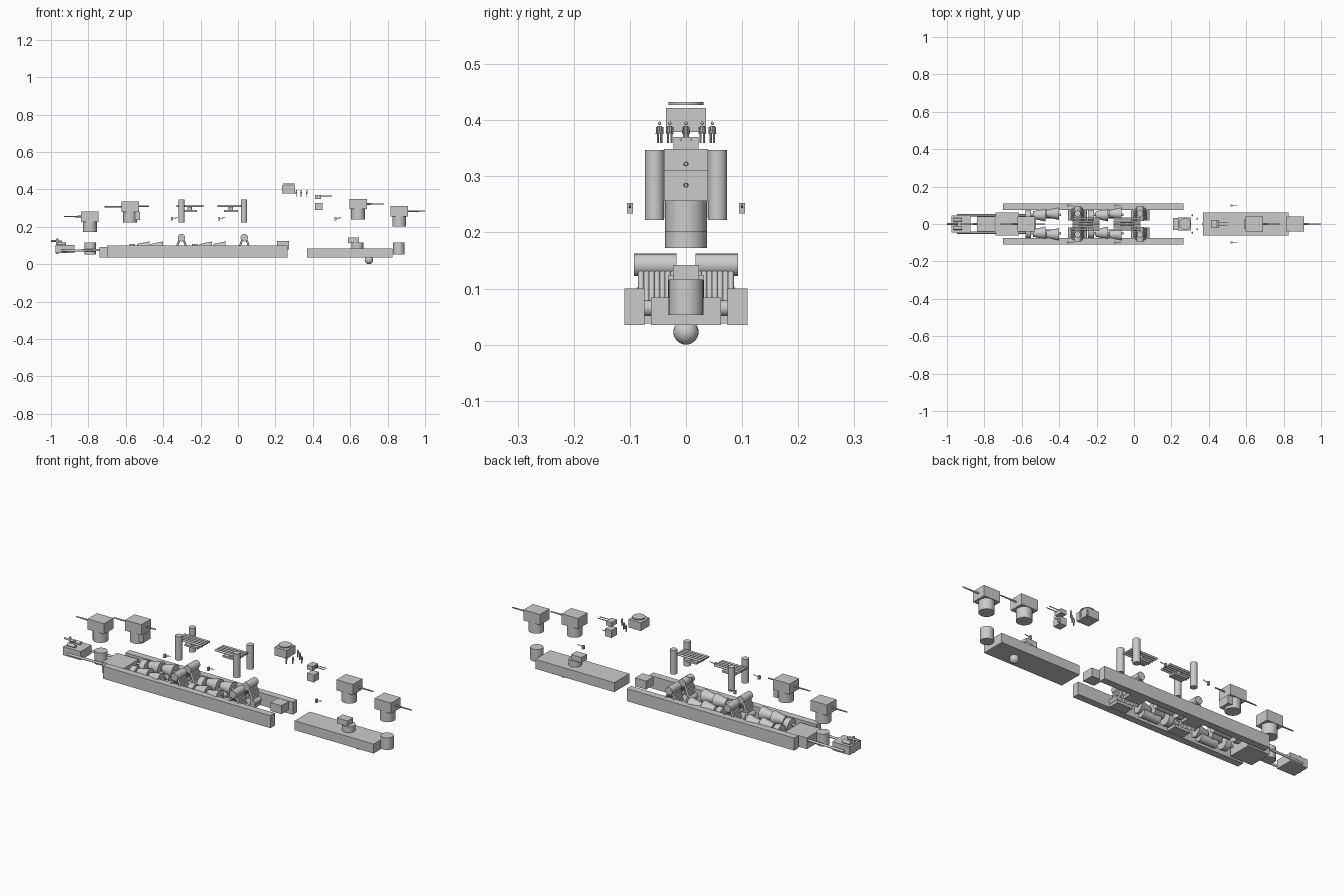
import bpy, math
from mathutils import Vector

if "Cube" in bpy.data.objects:
    bpy.data.objects.remove(bpy.data.objects["Cube"])


def add(name, verts, faces, smooth=False):
    me = bpy.data.meshes.new(name)
    me.from_pydata(verts, [], faces)
    me.update()
    ob = bpy.data.objects.new(name, me)
    bpy.context.collection.objects.link(ob)
    if smooth:
        for p in me.polygons:
            p.use_smooth = len(p.vertices) == 4
    return ob


def box(name, x0, x1, y0, y1, z0, z1):
    v = [(x, y, z) for x in (x0, x1) for y in (y0, y1) for z in (z0, z1)]
    f = [(0, 1, 3, 2), (4, 6, 7, 5), (0, 4, 5, 1), (2, 3, 7, 6), (0, 2, 6, 4), (1, 5, 7, 3)]
    return add(name, v, f)


def rod(name, a, b, r, r2=None, n=24):
    """Cylinder or cone frustum from point a to point b."""
    a, b = Vector(a), Vector(b)
    r2 = r if r2 is None else r2
    q = (b - a).to_track_quat('Z', 'Y')
    v = []
    for p, rad in ((a, r), (b, r2)):
        for i in range(n):
            t = math.tau * i / n
            v.append(p + q @ Vector((rad * math.cos(t), rad * math.sin(t), 0)))
    f = [(i, (i + 1) % n, n + (i + 1) % n, n + i) for i in range(n)]
    f += [tuple(range(n))[::-1], tuple(range(n, 2 * n))]
    return add(name, v, f, n > 8)


def ball(name, c, r, n=24):
    bpy.ops.mesh.primitive_uv_sphere_add(segments=n, ring_count=n // 2, radius=r, location=c)
    bpy.context.object.name = name
    bpy.ops.object.shade_smooth()


# main gun mounts: house, handling room below, barrel
def gun(x, ztop, direction):
    box("gun_house", x - .047, x + .047, -.039, .039, ztop - .055, ztop)
    rod("handling_room", (x, 0, ztop - .11), (x, 0, ztop - .055), .037)
    rod("gun_barrel", (x + direction * .04, 0, ztop - .027),
        (x + direction * .138, 0, ztop - .027), .0045, .003, 12)


gun(.862, .311, 1)
gun(.642, .349, 1)
gun(-.577, .334, -1)
gun(-.792, .282, -1)
rod("twin_gun_barrel", (-.54, 0, .31), (-.475, 0, .31), .0035, n=12)
box("gun_platform_box", -.55, -.525, -.03, .03, .237, .279)

# ammunition hoists and magazines
rod("forward_hoist", (.86, 0, .053), (.86, 0, .116), .031)
rod("aft_hoist", (-.79, 0, .053), (-.79, 0, .116), .031)
box("forward_magazine", .37, .825, -.062, .062, .035, .084)
box("aft_magazine", -.74, -.615, -.062, .062, .035, .093)
box("plotting_console", .587, .647, -.023, .023, .114, .142)
rod("plotting_base", (.638, 0, .084), (.638, 0, .115), .032)
ball("sonar_dome", (.70, 0, .0225), .0225)

# fuel tanks along the sides
for s in (-1, 1):
    y0, y1 = sorted((s * .074, s * .11))
    box("side_tank", -.70, .264, y0, y1, .035, .1)
box("forward_machinery_box", .208, .272, -.031, .031, .08, .124)

# director with disc on top
box("director", .235, .305, -.036, .036, .379, .422)
rod("director_disc", (.272, 0, .427), (.272, 0, .432), .031, n=32)


# crew figures
def figure(x, y):
    z = .359
    for s in (-1, 1):
        rod("crew_leg", (x, y + s * .003, z), (x, y + s * .003, z + .018), .002, n=8)
        rod("crew_arm", (x, y + s * .0055, z + .016), (x, y + s * .005, z + .029), .0015, n=8)
    rod("crew_body", (x, y, z + .017), (x, y, z + .031), .0035, .0045, 8)
    ball("crew_head", (x, y, z + .0355), .0032, 8)


for x, y in ((.312, .047), (.337, .029), (.368, 0)):
    for s in ((1, -1) if y else (1,)):
        figure(x, s * y)

# twin light gun with its magazine box
box("light_gun_magazine", .413, .452, -.022, .022, .29, .328)
box("light_gun_mount", .413, .445, -.022, .022, .348, .37)
for y in (-.009, .009):
    rod("light_gun_barrel", (.44, y, .365), (.503, y, .365), .0022, n=10)

# small single guns on both sides
for x in (.517, -.357, -.105):
    for s in (-1, 1):
        box("small_gun_mount", x, x + .01, s * .1 - .0055, s * .1 + .0055, .234, .252)
        rod("small_gun_barrel", (x + .008, s * .1, .245), (x + .037, s * .1, .249), .002, n=8)

# funnels, two at each station
for x in (-.302, .032):
    for s in (-1, 1):
        rod("funnel", (x, s * .056, .222), (x, s * .056, .347), .0172, n=32)

# five-tube torpedo mounts
for x0, x1 in ((-.33, -.185), (-.11, .035)):
    xm = (x0 + x1) / 2
    for i in range(-2, 3):
        rod("torpedo_tube", (x0, i * .0145, .311), (x1, i * .0145, .311), .0055, n=16)
    box("torpedo_saddle", xm - .037, xm + .037, -.02, .02, .28, .29)
    rod("torpedo_pivot", (xm, 0, .29), (xm, 0, .307), .012)

# boilers: top drum, tube banks, water drums
for x in (-.302, .034):
    for s in (-1, 1):
        rod("steam_drum", (x, s * .017, .142), (x, s * .093, .142), .02)
        for t in (-1, 1):
            rod("water_drum", (x + t * .036, s * .02, .065), (x + t * .036, s * .085, .065), .014)
            for i in range(7):
                y = s * (.023 + i * .0095)
                rod("boiler_tube", (x + t * .01, y, .135), (x + t * .034, y, .07), .0055, n=10)
        y0, y1 = sorted((s * .022, s * .084))
        box("boiler_base", x - .045, x + .045, y0, y1, .038, .052)

# turbines: pairs of cones over condensers, with gear casings
for x in (-.54, -.205):
    for s in (-1, 1):
        y = s * .05
        for k in (0, 1):
            xa = x + k * .073
            yy = y + (.006 * s if k else -.002 * s)
            rod("turbine", (xa, yy, .088), (xa + .066, yy, .088), .02, .034)
        rod("turbine_axle", (x - .03, y, .088), (x + .15, y, .088), .007, n=16)
        rod("condenser", (x + .02, y, .057), (x + .12, y, .057), .021)
    # reduction gears
    for s in (-1, 1):
        rod("reduction_gear", (x - .04, s * .042, .075), (x - .01, s * .042, .075), .034)

# propeller shafts
for s in (-1, 1):
    rod("propeller_shaft", (-.945, s * .047, .072), (-.5, s * .047, .08), .006, n=16)

# steering room with rudder stock and tiller
box("steering_room", -.975, -.875, -.046, .046, .06, .104)
rod("rudder_stock", (-.967, 0, .055), (-.967, 0, .138), .006, n=16)
rod("tiller", (-1.0, 0, .125), (-.94, 0, .122), .005, n=12)
for s in (-1, 1):
    rod("steering_ram", (-.965, s * .022, .11), (-.92, s * .022, .11), .009, n=16)
